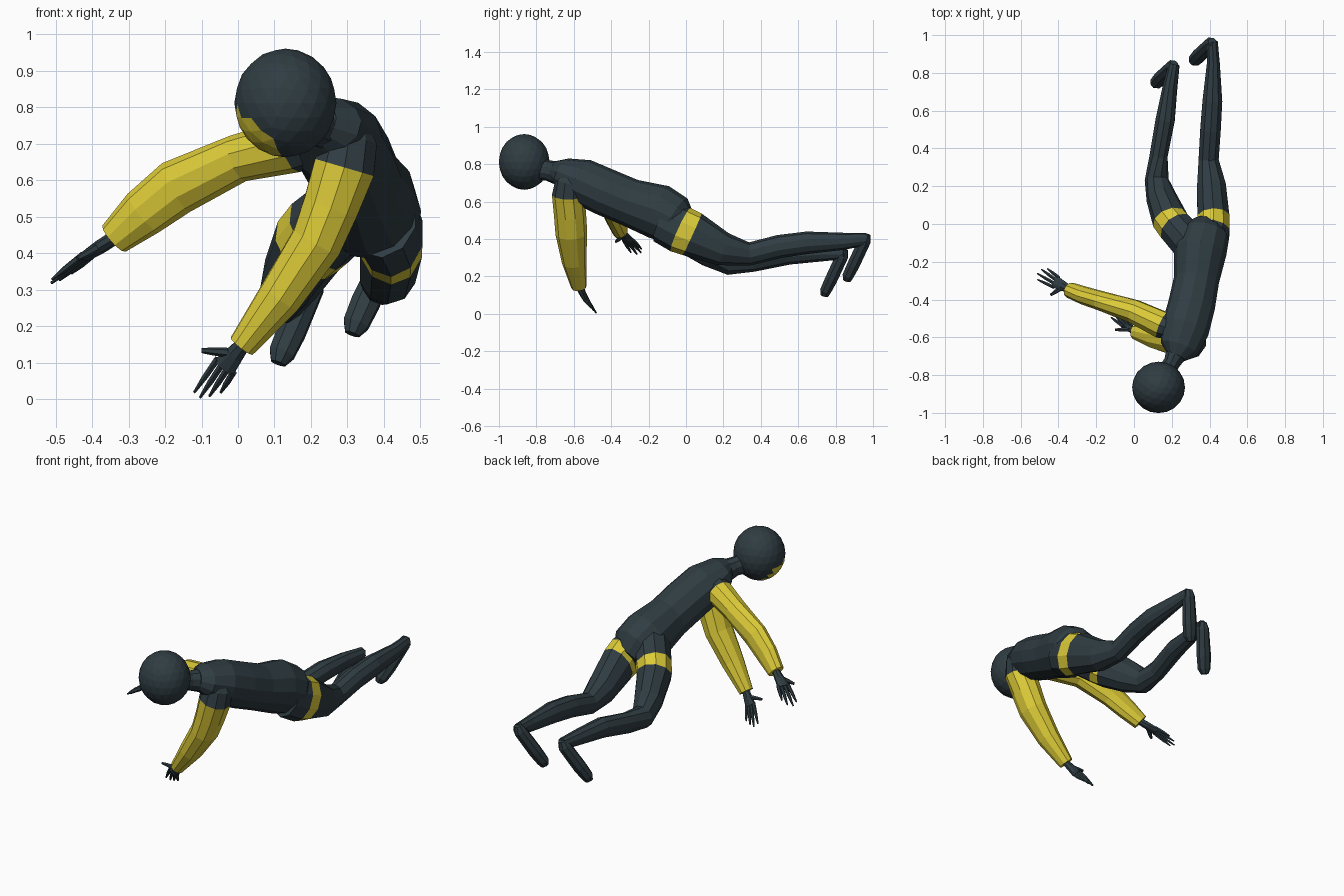
import bpy, bmesh, math
from mathutils import Vector

def material(name, rgb):
    m = bpy.data.materials.new(name)
    m.diffuse_color = (*rgb, 1)
    return m

MATS = [material("dark slate", (0.029, 0.046, 0.055)), material("yellow", (0.72, 0.60, 0.04))]

def finish(bm, name):
    bmesh.ops.recalc_face_normals(bm, faces=bm.faces[:])
    me = bpy.data.meshes.new(name)
    bm.to_mesh(me)
    bm.free()
    for m in MATS:
        me.materials.append(m)
    ob = bpy.data.objects.new(name, me)
    bpy.context.collection.objects.link(ob)
    return ob

def add_loft(bm, rings, side=(1, 0, 0), n=10, yellow=()):
    """Rings are (x, y, z, half width along side, half depth)."""
    pts = [Vector(r[:3]) for r in rings]
    loops = []
    for i, r in enumerate(rings):
        t = (pts[min(i + 1, len(pts) - 1)] - pts[max(i - 1, 0)]).normalized()
        s = Vector(side)
        s = (s - t * s.dot(t)).normalized()
        u = t.cross(s)
        loops.append([bm.verts.new(pts[i] + s * r[3] * math.cos(a) + u * r[4] * math.sin(a))
                      for a in [2 * math.pi * (k + 0.5) / n for k in range(n)]])
    for i in range(len(loops) - 1):
        for k in range(n):
            f = bm.faces.new((loops[i][k], loops[i][(k + 1) % n],
                              loops[i + 1][(k + 1) % n], loops[i + 1][k]))
            f.material_index = int(i in yellow)
    bm.faces.new(loops[0])
    f = bm.faces.new(loops[-1])
    f.material_index = int(len(loops) - 2 in yellow)

def loft(name, rings, **kw):
    bm = bmesh.new()
    add_loft(bm, rings, **kw)
    return finish(bm, name)

# Head with a visor facing down and to the side
bm = bmesh.new()
bmesh.ops.create_icosphere(bm, subdivisions=3, radius=1)
look = Vector((-0.68, -0.2, -0.7)).normalized()
for f in bm.faces:
    f.material_index = int(f.calc_center_median().normalized().dot(look) > 0.8)
for v in bm.verts:
    v.co = Vector((0.13 + v.co.x * 0.14, -0.865 + v.co.y * 0.136, 0.812 + v.co.z * 0.149))
finish(bm, "head")

# Neck and torso
loft("neck", [(0.15, -0.82, 0.78, 0.055, 0.06), (0.20, -0.735, 0.765, 0.045, 0.055),
              (0.24, -0.65, 0.745, 0.07, 0.07)])
loft("torso", [(0.385, 0.0, 0.46, 0.08, 0.08), (0.375, -0.06, 0.50, 0.13, 0.135),
               (0.35, -0.145, 0.545, 0.14, 0.148), (0.33, -0.30, 0.595, 0.12, 0.128),
               (0.305, -0.43, 0.65, 0.125, 0.127), (0.27, -0.56, 0.71, 0.128, 0.122),
               (0.24, -0.66, 0.755, 0.105, 0.08), (0.22, -0.70, 0.765, 0.055, 0.055)],
     side=(1, -0.2, -0.2), n=12)

# Sleeved arms, dark at the shoulder
loft("right_arm", [(0.305, -0.60, 0.76, 0.05, 0.05), (0.305, -0.62, 0.70, 0.08, 0.08),
                   (0.292, -0.63, 0.635, 0.088, 0.087), (0.255, -0.62, 0.53, 0.08, 0.086),
                   (0.215, -0.613, 0.43, 0.074, 0.085), (0.115, -0.598, 0.28, 0.062, 0.066),
                   (0.01, -0.572, 0.145, 0.039, 0.042)], yellow=range(2, 6))
loft("left_arm", [(0.22, -0.56, 0.715, 0.06, 0.07), (0.15, -0.535, 0.695, 0.075, 0.075),
                  (0.0, -0.463, 0.66, 0.065, 0.066), (-0.17, -0.408, 0.58, 0.052, 0.077),
                  (-0.26, -0.38, 0.51, 0.048, 0.068), (-0.34, -0.35, 0.44, 0.042, 0.048)],
     side=(0, 1, 0), yellow=range(1, 5))

# Hands: a flat palm, four tapering fingers and a thumb
def hand(name, wrist, palm, tips, thumb, spread):
    bm = bmesh.new()
    w, p, s = Vector(wrist), Vector(palm), Vector(spread).normalized()
    add_loft(bm, [(*w, 0.02, 0.02), (*w.lerp(p, 0.5), 0.028, 0.019), (*p, 0.036, 0.013)], side=s, n=8)
    for i, tip in enumerate(tips):
        base = p + s * (i - 1.5) * 0.019 - (p - w) * 0.1
        tip = Vector(tip)
        add_loft(bm, [(*base, 0.01, 0.01), (*base.lerp(tip, 0.55), 0.009, 0.009), (*tip, 0.004, 0.004)],
                 side=s, n=6)
    base, tip = w.lerp(p, 0.5) - s * 0.01, Vector(thumb)
    add_loft(bm, [(*base, 0.014, 0.014), (*base.lerp(tip, 0.6), 0.011, 0.011), (*tip, 0.007, 0.007)],
             side=p - w, n=6)
    finish(bm, name)

hand("right_hand", (0.018, -0.575, 0.155), (-0.04, -0.54, 0.085),
     [(-0.12, -0.495, 0.018), (-0.104, -0.48, 0.004), (-0.078, -0.482, 0.008), (-0.047, -0.49, 0.018)],
     (-0.1, -0.56, 0.133), (0.77, 0, -0.64))
hand("left_hand", (-0.335, -0.35, 0.445), (-0.42, -0.305, 0.39),
     [(-0.51, -0.295, 0.328), (-0.512, -0.262, 0.318), (-0.49, -0.24, 0.326), (-0.457, -0.237, 0.345)],
     (-0.44, -0.375, 0.385), (0.47, 0.88, 0))

# Legs with a yellow band round each thigh
loft("right_leg", [(0.395, -0.12, 0.495, 0.10, 0.12), (0.42, -0.03, 0.45, 0.091, 0.127),
                   (0.42, 0.033, 0.425, 0.089, 0.122), (0.41, 0.20, 0.345, 0.08, 0.09),
                   (0.395, 0.34, 0.32, 0.056, 0.062), (0.405, 0.50, 0.36, 0.057, 0.062),
                   (0.415, 0.65, 0.38, 0.055, 0.06), (0.42, 0.85, 0.388, 0.036, 0.045),
                   (0.415, 0.965, 0.40, 0.03, 0.033)], yellow=[1])
loft("left_leg", [(0.30, -0.11, 0.52, 0.10, 0.11), (0.225, -0.022, 0.455, 0.098, 0.118),
                  (0.193, 0.018, 0.42, 0.096, 0.113), (0.145, 0.14, 0.33, 0.08, 0.092),
                  (0.12, 0.235, 0.275, 0.063, 0.07), (0.13, 0.36, 0.285, 0.05, 0.06),
                  (0.165, 0.55, 0.32, 0.053, 0.057), (0.19, 0.72, 0.325, 0.04, 0.046),
                  (0.212, 0.845, 0.325, 0.03, 0.034)], side=(0.8, 0.55, 0.1), yellow=[1])

# Feet: the same shape hung from each heel
for name, (x, y, z) in (("right_foot", (0.415, 0.965, 0.41)), ("left_foot", (0.212, 0.845, 0.33))):
    loft(name, [(x, y, z + 0.015, 0.022, 0.022), (x - 0.008, y - 0.01, z - 0.02, 0.036, 0.036),
                (x - 0.065, y - 0.068, z - 0.145, 0.042, 0.036),
                (x - 0.092, y - 0.098, z - 0.205, 0.038, 0.032),
                (x - 0.102, y - 0.105, z - 0.232, 0.022, 0.022)], n=8)
